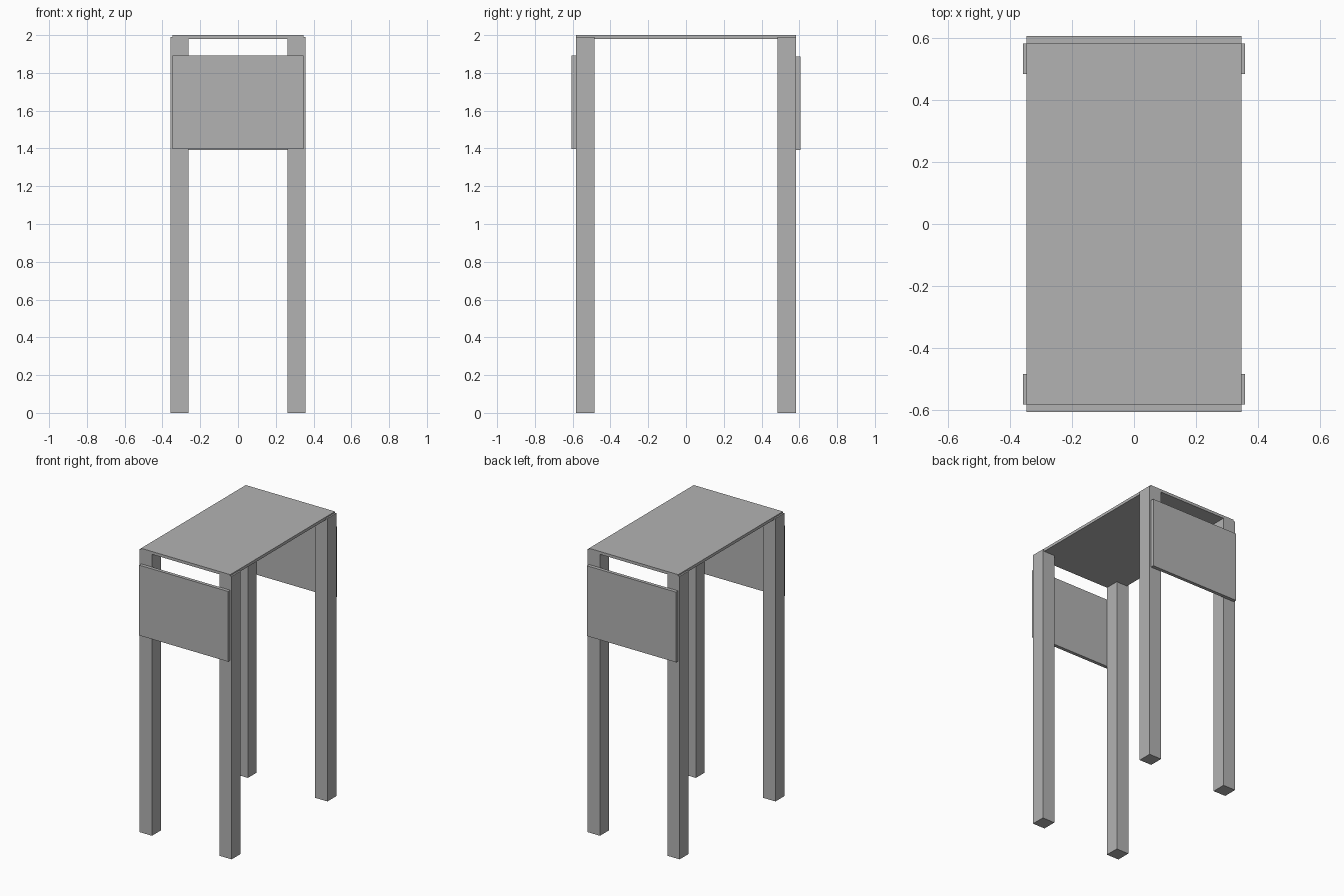
import bpy

cube = bpy.data.objects.get("Cube")
if cube:
    bpy.data.objects.remove(cube, do_unlink=True)

# Single plain grey material
grey = bpy.data.materials.new("plain_grey")
grey.use_nodes = True
colour = (0.45, 0.45, 0.45, 1)
grey.diffuse_color = colour
grey.node_tree.nodes["Principled BSDF"].inputs["Base Color"].default_value = colour


def box(name, x, y, z):
    """Add a box from its (min, max) range on each axis."""
    ranges = (x, y, z)
    centre = [(lo + hi) / 2 for lo, hi in ranges]
    bpy.ops.mesh.primitive_cube_add(size=1, location=centre)
    obj = bpy.context.object
    obj.name = name
    obj.scale = [hi - lo for lo, hi in ranges]
    bpy.ops.object.transform_apply(location=False, rotation=False, scale=True)
    obj.data.materials.append(grey)
    return obj


def mirrored(lo, hi, side):
    return tuple(sorted((lo * side, hi * side)))


HALF_W, HALF_D = 0.347, 0.582

# Thin table top
box("table_top", (-HALF_W, HALF_W), (-HALF_D, HALF_D), (1.98, 2.0))

# Four square legs, slightly proud of the top at the sides
for end, sy in (("front", -1), ("back", 1)):
    for side, sx in (("left", 1), ("right", -1)):
        box(f"{end}_{side}_leg", mirrored(0.262, 0.358, sx),
            mirrored(0.484, HALF_D, sy), (0, 1.991))

# Hanging panels on the outer faces of the legs
box("front_panel", (-HALF_W, HALF_W), mirrored(HALF_D, 0.606, -1), (1.397, 1.891))
box("back_panel", (-HALF_W, HALF_W), mirrored(HALF_D, 0.606, 1), (1.392, 1.886))
